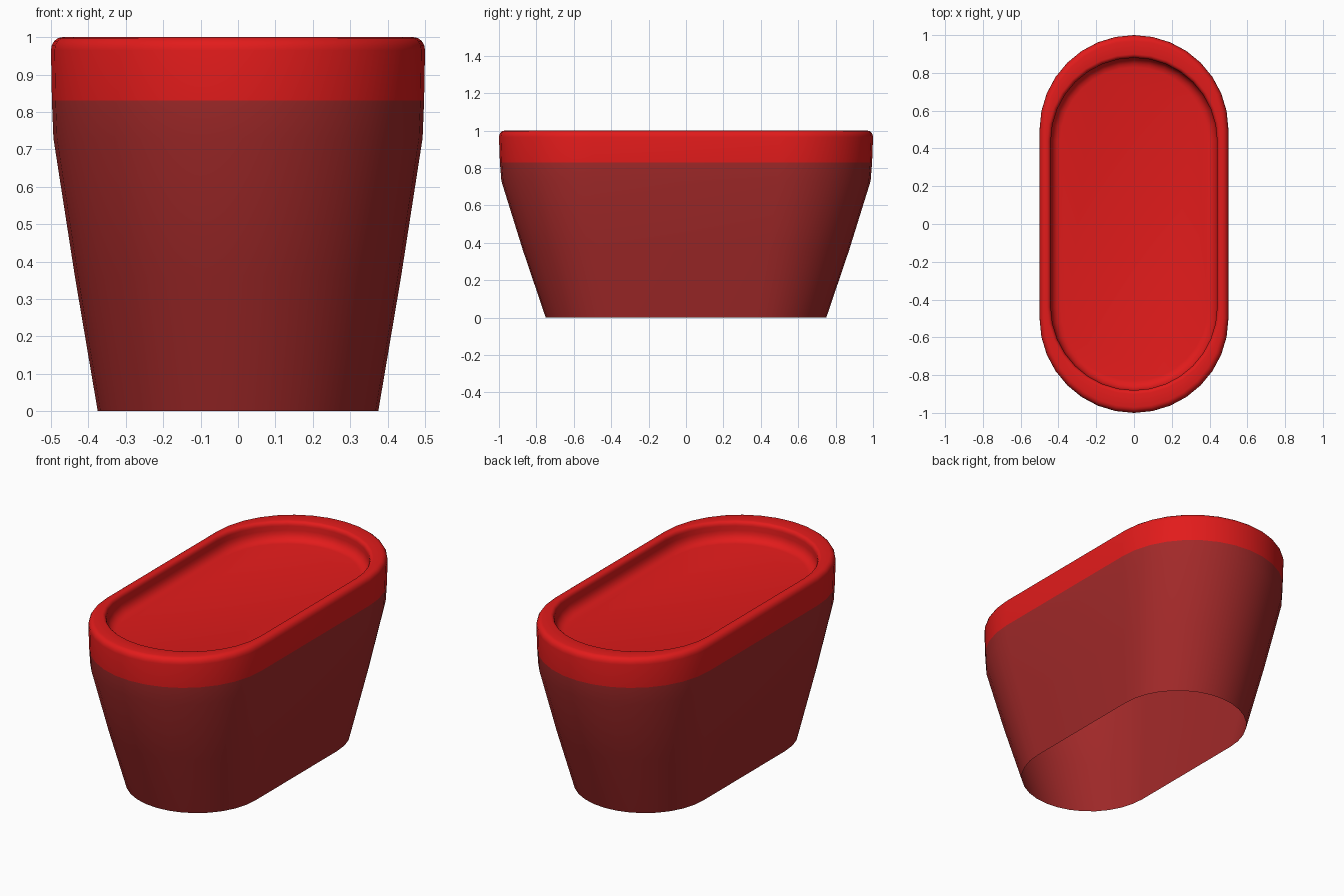
import bpy, bmesh, math

if "Cube" in bpy.data.objects:
    bpy.data.objects.remove(bpy.data.objects["Cube"])

SEG = 16  # segments per rounded end


def material(name, rgb):
    m = bpy.data.materials.new(name)
    m.diffuse_color = (*rgb, 1)
    m.use_nodes = True
    m.node_tree.nodes["Principled BSDF"].inputs["Base Color"].default_value = m.diffuse_color
    return m


def ring(bm, scale, inset, z):
    # stadium outline: scaled about the centre, then inset evenly
    r, h = 0.5 * scale - inset, 0.5 * scale
    verts = []
    for sign in (1, -1):
        for i in range(SEG + 1):
            a = math.pi * i / SEG
            verts.append(bm.verts.new((sign * r * math.cos(a), sign * (h + r * math.sin(a)), z)))
    return verts


def loft(name, profile, mat, cap_last=False):
    bm = bmesh.new()
    rings = [ring(bm, *p) for p in profile]
    n = len(rings[0])
    for a, b in zip(rings, rings[1:]):
        for i in range(n):
            j = (i + 1) % n
            bm.faces.new((a[i], a[j], b[j], b[i]))
    if cap_last:
        bm.faces.new(rings[-1])
    me = bpy.data.meshes.new(name)
    bm.to_mesh(me)
    bm.free()
    me.materials.append(mat)
    ob = bpy.data.objects.new(name, me)
    bpy.context.collection.objects.link(ob)
    bpy.ops.object.select_all(action='DESELECT')
    ob.select_set(True)
    bpy.context.view_layer.objects.active = ob
    bpy.ops.object.shade_smooth_by_angle(angle=math.radians(40))
    return ob


def fillet(scale, inset0, z0, din, dz, flip, steps=4):
    # quarter round: flip=False starts vertical, flip=True starts horizontal
    pts = []
    for i in range(steps + 1):
        t = math.pi / 2 * i / steps
        u, v = 1 - math.cos(t), math.sin(t)
        if flip:
            u, v = v, u
        pts.append((scale, inset0 + din * u, z0 + dz * v))
    return pts


bright = material("bright_red", (0.76, 0.011, 0.011))
dark = material("dark_red", (0.36, 0.022, 0.022))

# tapered lower shell, open underneath
loft("lower_shell", [(0.75, 0, 0), (0.872, 0, 0.36), (0.987, 0, 0.73), (0.995, 0, 0.83)], dark)

# rounded rim with the recessed top panel
rim = [(0.995, 0, 0.83)]
rim += fillet(1.0, 0, 0.965, 0.03, 0.035, False)
rim += fillet(0.88, -0.02, 1.0, 0.02, -0.025, True)
rim += fillet(0.88, 0, 0.95, 0.05, -0.055, False)
loft("rim_and_tray", rim, bright, cap_last=True)
